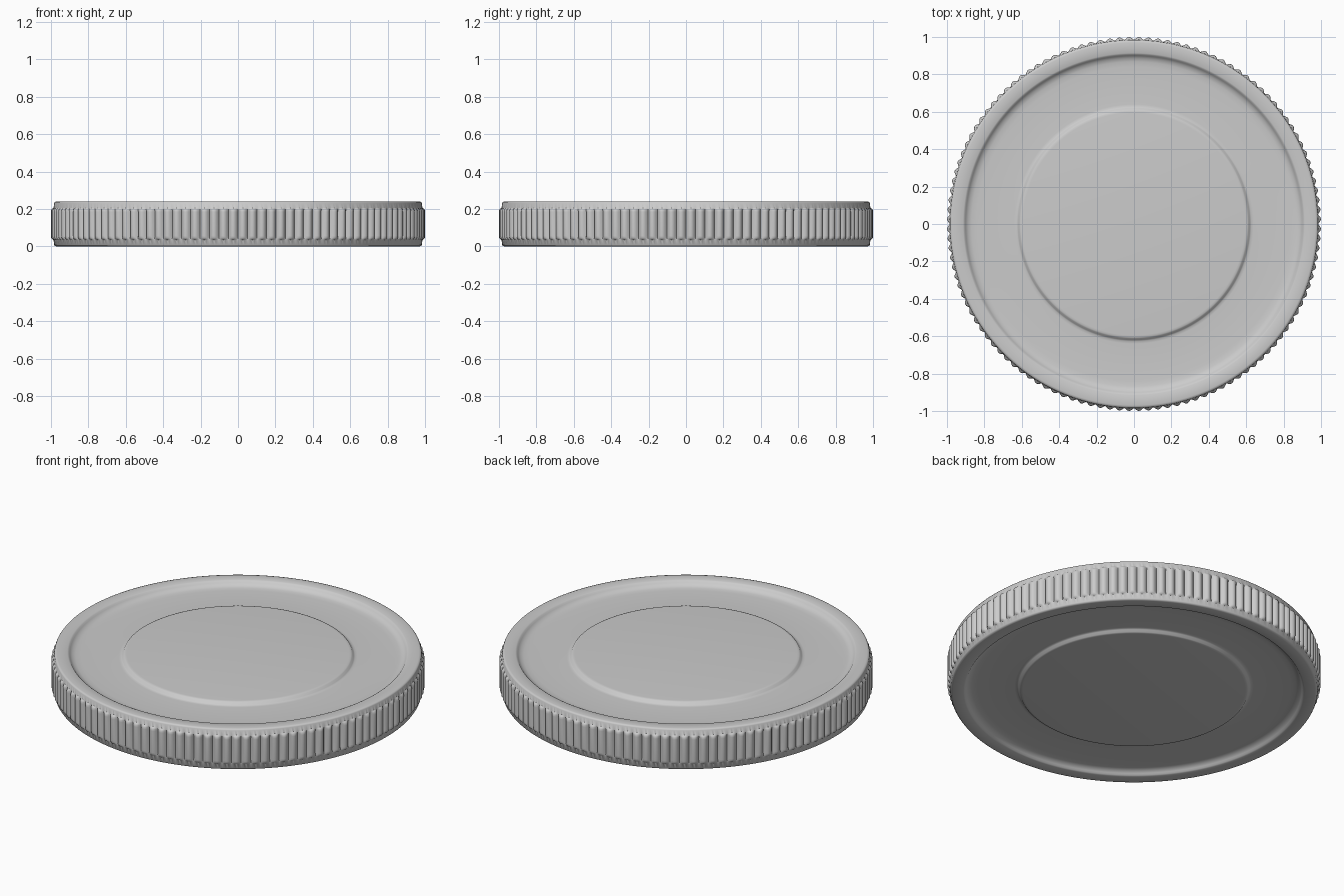
import bpy, bmesh, math

if "Cube" in bpy.data.objects:
    bpy.data.objects.remove(bpy.data.objects["Cube"])

RIDGES = 120
STEPS = 6
SEGS = RIDGES * STEPS
MID = 0.12

# Upper half profile, centre to edge: (radius, height, ridge strength 0..1)
upper = [
    (0.595, 0.230, 0), (0.605, 0.229, 0), (0.612, 0.226, 0),   # raised centre disc
    (0.620, 0.215, 0), (0.627, 0.211, 0), (0.640, 0.210, 0),   # recessed field
    (0.840, 0.210, 0), (0.868, 0.212, 0), (0.887, 0.217, 0),   # fillet up to the rim
    (0.900, 0.228, 0), (0.906, 0.236, 0), (0.914, 0.240, 0),
    (0.970, 0.240, 0), (0.979, 0.238, 0), (0.983, 0.232, 0),   # rim
    (0.986, 0.206, 0), (0.984, 0.202, 0.45), (0.981, 0.195, 0.85),
    (0.979, 0.184, 1),                                         # ridged edge
]
lower = [(r, 2 * MID - z, k) for r, z, k in reversed(upper)]
profile = upper + lower


def make_ring(bm, r, z, k):
    verts = []
    for i in range(SEGS):
        a = 2 * math.pi * i / SEGS
        # rounded ridges separated by narrow grooves
        bump = abs(math.sin(math.pi * i / STEPS)) ** 0.8
        rr = r + 0.021 * k * bump
        verts.append(bm.verts.new((rr * math.cos(a), rr * math.sin(a), z)))
    return verts


# Coin body: lathed profile with the ridges modulated into the edge
bm = bmesh.new()
rings = [make_ring(bm, *p) for p in profile]
for a, b in zip(rings, rings[1:]):
    for i in range(SEGS):
        j = (i + 1) % SEGS
        bm.faces.new((a[i], b[i], b[j], a[j]))

# Flat centre discs, top and bottom
for ring, z in ((rings[0], 0.230), (rings[-1], 0.010)):
    c = bm.verts.new((0, 0, z))
    for i in range(SEGS):
        bm.faces.new((c, ring[i], ring[(i + 1) % SEGS]))

bmesh.ops.recalc_face_normals(bm, faces=bm.faces)
mesh = bpy.data.meshes.new("coin")
bm.to_mesh(mesh)
bm.free()
coin = bpy.data.objects.new("coin", mesh)
bpy.context.collection.objects.link(coin)
bpy.context.view_layer.objects.active = coin
coin.select_set(True)
bpy.ops.object.shade_smooth_by_angle(angle=math.radians(50))
